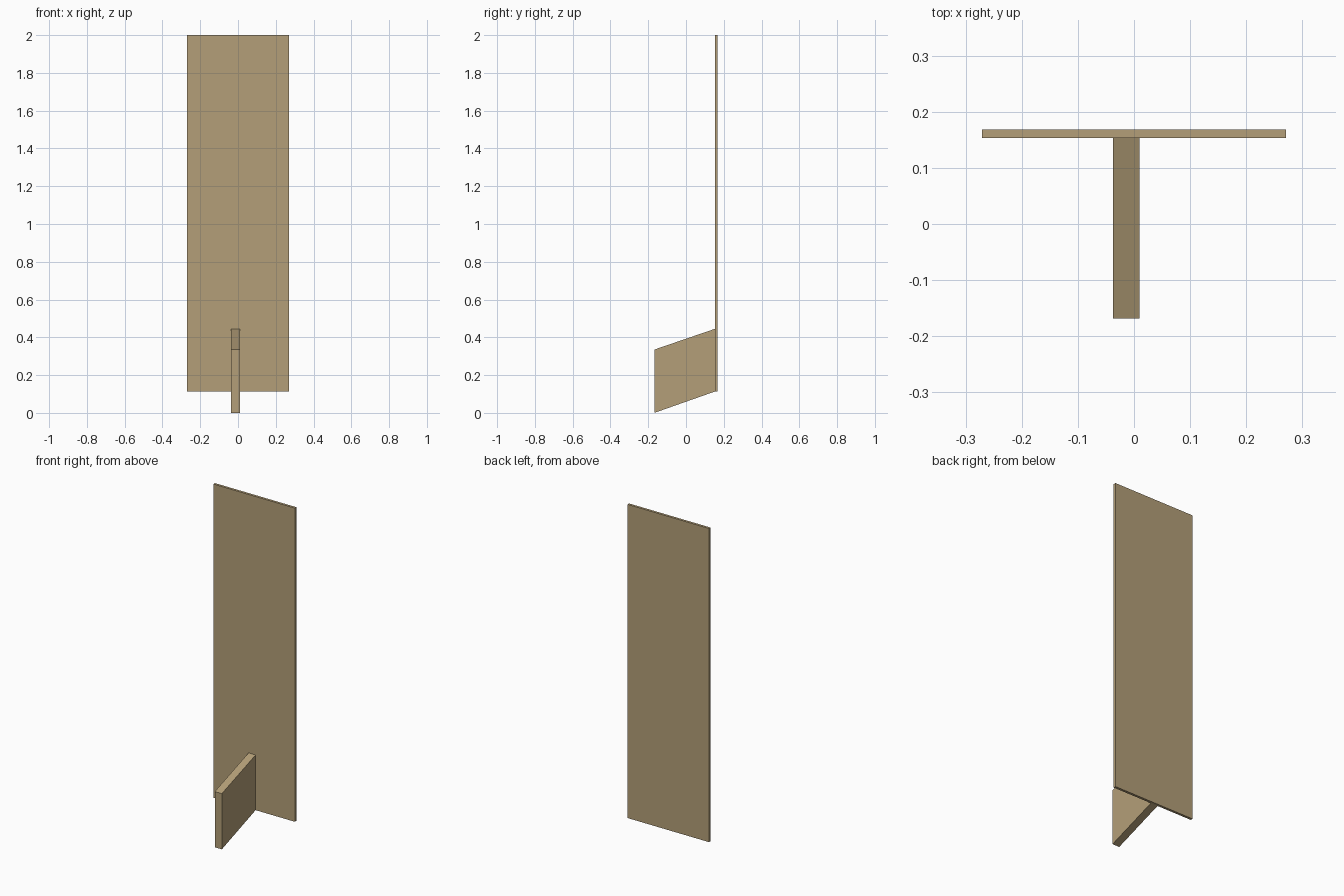
import bpy
import bmesh

if "Cube" in bpy.data.objects:
    bpy.data.objects.remove(bpy.data.objects["Cube"])

wood = bpy.data.materials.new("tan_wood")
wood.diffuse_color = (0.456, 0.347, 0.188, 1.0)
wood.use_nodes = True
wood.node_tree.nodes["Principled BSDF"].inputs["Base Color"].default_value = wood.diffuse_color


def extrude_profile(name, profile, x0, x1):
    """Extrude a (y, z) side profile from x0 to x1."""
    bm = bmesh.new()
    face = bm.faces.new([bm.verts.new((x0, y, z)) for y, z in profile])
    grown = bmesh.ops.extrude_face_region(bm, geom=[face])["geom"]
    verts = [g for g in grown if isinstance(g, bmesh.types.BMVert)]
    bmesh.ops.translate(bm, vec=(x1 - x0, 0, 0), verts=verts)
    bmesh.ops.recalc_face_normals(bm, faces=bm.faces[:])
    mesh = bpy.data.meshes.new(name)
    bm.to_mesh(mesh)
    bm.free()
    mesh.materials.append(wood)
    obj = bpy.data.objects.new(name, mesh)
    bpy.context.collection.objects.link(obj)
    return obj


# Tall thin upright board at the back
extrude_profile("back_panel",
                [(0.153, 0.113), (0.168, 0.113), (0.168, 2.0), (0.153, 2.0)],
                -0.271, 0.271)

# Slanted fin projecting forward from the lower part of the board
extrude_profile("support_fin",
                [(-0.168, 0.0), (0.153, 0.113), (0.153, 0.445), (-0.168, 0.335)],
                -0.037, 0.01)
